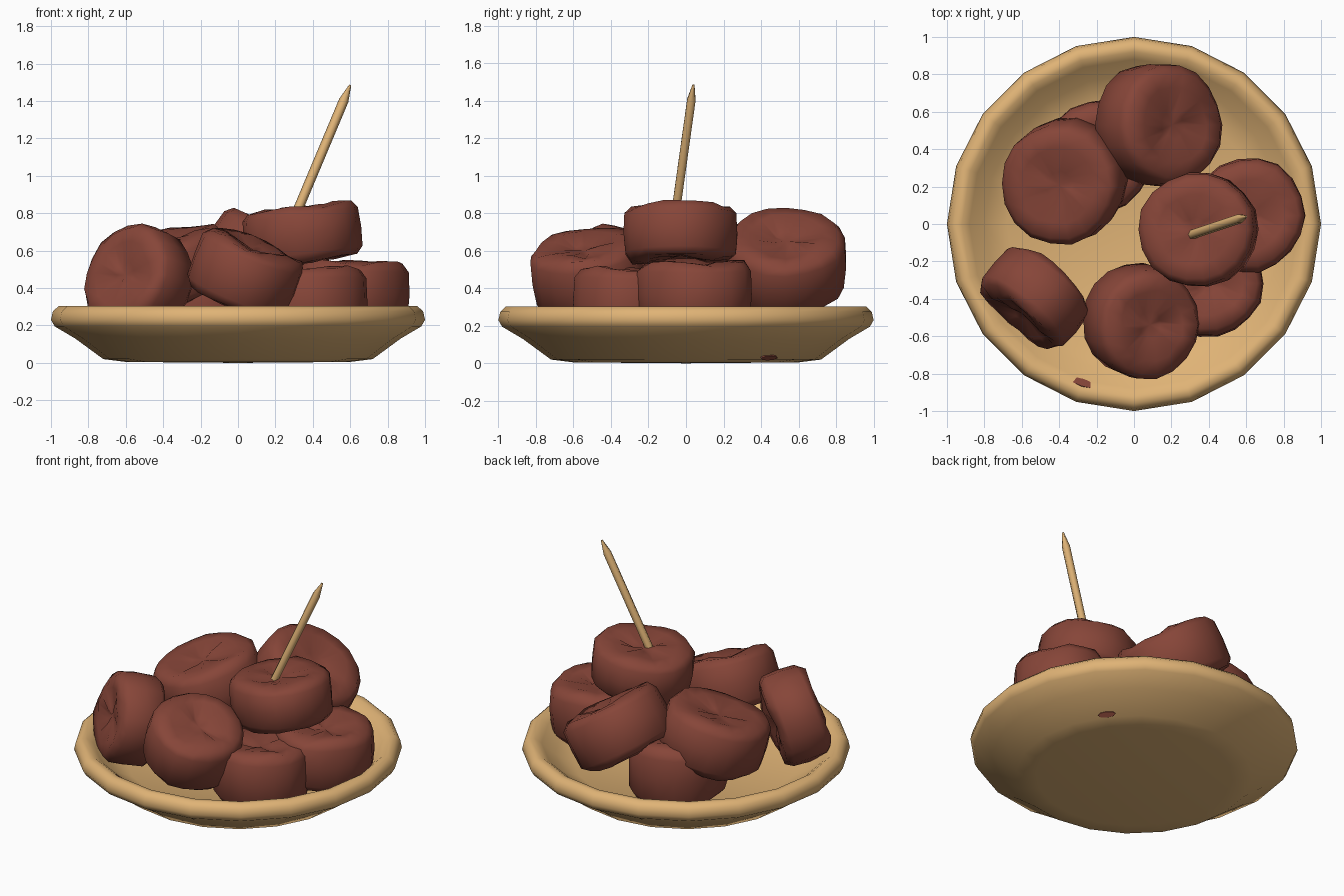
import bpy, bmesh, math, random
from mathutils import Vector, Matrix

random.seed(4)
if "Cube" in bpy.data.objects:
    bpy.data.objects.remove(bpy.data.objects["Cube"], do_unlink=True)


def material(name, rgb):
    m = bpy.data.materials.new(name)
    m.use_nodes = True
    m.diffuse_color = (*rgb, 1)
    m.node_tree.nodes["Principled BSDF"].inputs["Base Color"].default_value = (*rgb, 1)
    return m


TAN = material("tan wood", (0.74, 0.45, 0.18))
MEAT = material("brown meat", (0.24, 0.06, 0.04))


def lathe(name, profile, sides, mat, wobble=None, angle=40):
    """Spin (radius, height) points round z; zero radius makes a pole."""
    bm = bmesh.new()
    rings = []
    for k, (r, z) in enumerate(profile):
        if r == 0:
            rings.append([bm.verts.new((0, 0, z))])
            continue
        ring = []
        for i in range(sides):
            a = math.tau * i / sides
            dr, dz = wobble(k, a) if wobble else (0, 0)
            ring.append(bm.verts.new(((r + dr) * math.cos(a), (r + dr) * math.sin(a), z + dz)))
        rings.append(ring)
    for lo, hi in zip(rings, rings[1:]):
        for i in range(sides):
            j = (i + 1) % sides
            if len(lo) == 1:
                bm.faces.new((lo[0], hi[j], hi[i]))
            elif len(hi) == 1:
                bm.faces.new((lo[i], lo[j], hi[0]))
            else:
                bm.faces.new((lo[i], lo[j], hi[j], hi[i]))
    bmesh.ops.recalc_face_normals(bm, faces=bm.faces)
    mesh = bpy.data.meshes.new(name)
    bm.to_mesh(mesh)
    bm.free()
    mesh.materials.append(mat)
    ob = bpy.data.objects.new(name, mesh)
    bpy.context.collection.objects.link(ob)
    bpy.ops.object.select_all(action='DESELECT')
    ob.select_set(True)
    bpy.context.view_layer.objects.active = ob
    bpy.ops.object.shade_smooth_by_angle(angle=math.radians(angle))
    return ob


def place(ob, centre, axis):
    turn = Vector((0, 0, 1)).rotation_difference(Vector(axis))
    ob.matrix_world = Matrix.Translation(centre) @ turn.to_matrix().to_4x4()


# Shallow dish with a thick rolled rim
lathe("dish", [(0, 0), (0.60, 0.005), (0.72, 0.02), (0.87, 0.13), (0.98, 0.195),
               (1.0, 0.23), (0.99, 0.275), (0.96, 0.303), (0.92, 0.3), (0.88, 0.27),
               (0.80, 0.2), (0.68, 0.14), (0, 0.12)], 20, TAN, angle=80)


# Sausage slices: bulging sides, puckered and dented ends
def slice_of_sausage(name, centre, axis, radius, thick):
    h = thick / 2
    p1, p2 = random.uniform(0, 6), random.uniform(0, 6)

    def wobble(k, a):
        wave = math.sin(2 * a + p1) + 0.6 * math.sin(5 * a + p2)
        end = k in (1, 2, 3, 7, 8, 9)
        return (0.006 * wave + random.uniform(-0.004, 0.004),
                0.009 * math.sin(3 * a + p2 + k) + random.uniform(-0.008, 0.008) if end else 0)

    half = [(0.22, 0.82), (0.62, 0.98), (0.87, 0.95), (0.98, 0.70)]
    top = [(r * radius, z * h) for r, z in half]
    bottom = [(r, -z) for r, z in top]
    profile = [(0, -0.78 * h)] + bottom + [(radius, 0)] + top[::-1] + [(0, 0.78 * h)]
    place(lathe(name, profile, 18, MEAT, wobble, 65), centre, axis)


SLICES = [
    ("top_slice", (0.345, -0.03, 0.69), (-0.13, 0.0, 0.99), 0.312, 0.30),
    ("right_slice", (0.61, 0.045, 0.37), (0.03, 0.0, 1), 0.305, 0.35),
    ("front_right_slice", (0.40, -0.32, 0.32), (0.0, 0.02, 1), 0.29, 0.38),
    ("front_slice", (0.035, -0.52, 0.48), (0.37, -0.14, 0.92), 0.30, 0.34),
    ("standing_slice", (-0.53, -0.39, 0.44), (-0.62, -0.73, 0.25), 0.29, 0.30),
    ("left_slice", (-0.37, 0.23, 0.51), (-0.22, -0.16, 0.96), 0.33, 0.34),
    ("hidden_slice", (-0.19, 0.36, 0.32), (0, 0, 1), 0.30, 0.40),
    ("back_slice", (0.13, 0.53, 0.535), (0.54, 0.0, 0.84), 0.33, 0.35),
]
for spec in SLICES:
    slice_of_sausage(*spec)


# Small meat stains lying on the dish wall
def stain(name, degrees, radius, height, slope, length, width):
    a = math.radians(degrees)
    out = Vector((math.cos(a), math.sin(a), 0))
    side = Vector((-math.sin(a), math.cos(a), 0))
    normal = (out * slope[0] + Vector((0, 0, slope[1]))).normalized()
    basis = Matrix((side * length, normal.cross(side) * width, normal)).transposed()
    ob = lathe(name, [(0, -0.004), (1, -0.004), (1, 0.004), (0, 0.004)], 8, MEAT)
    ob.matrix_world = Matrix.Translation(out * radius + Vector((0, 0, height))) @ basis.to_4x4()


stain("inner_stain", 252, 0.893, 0.28, (-0.62, 0.78), 0.09, 0.025)
stain("outer_stain", 37, 0.735, 0.03, (0.59, -0.81), 0.055, 0.02)

# Toothpick stuck in the top slice
foot, tip = Vector((0.27, -0.07, 0.70)), Vector((0.60, 0.04, 1.485))
length = (tip - foot).length
pick = lathe("toothpick", [(0, 0), (0.026, 0), (0.026, length - 0.09),
                           (0.006, length), (0, length)], 6, TAN, angle=65)
place(pick, foot, tip - foot)
